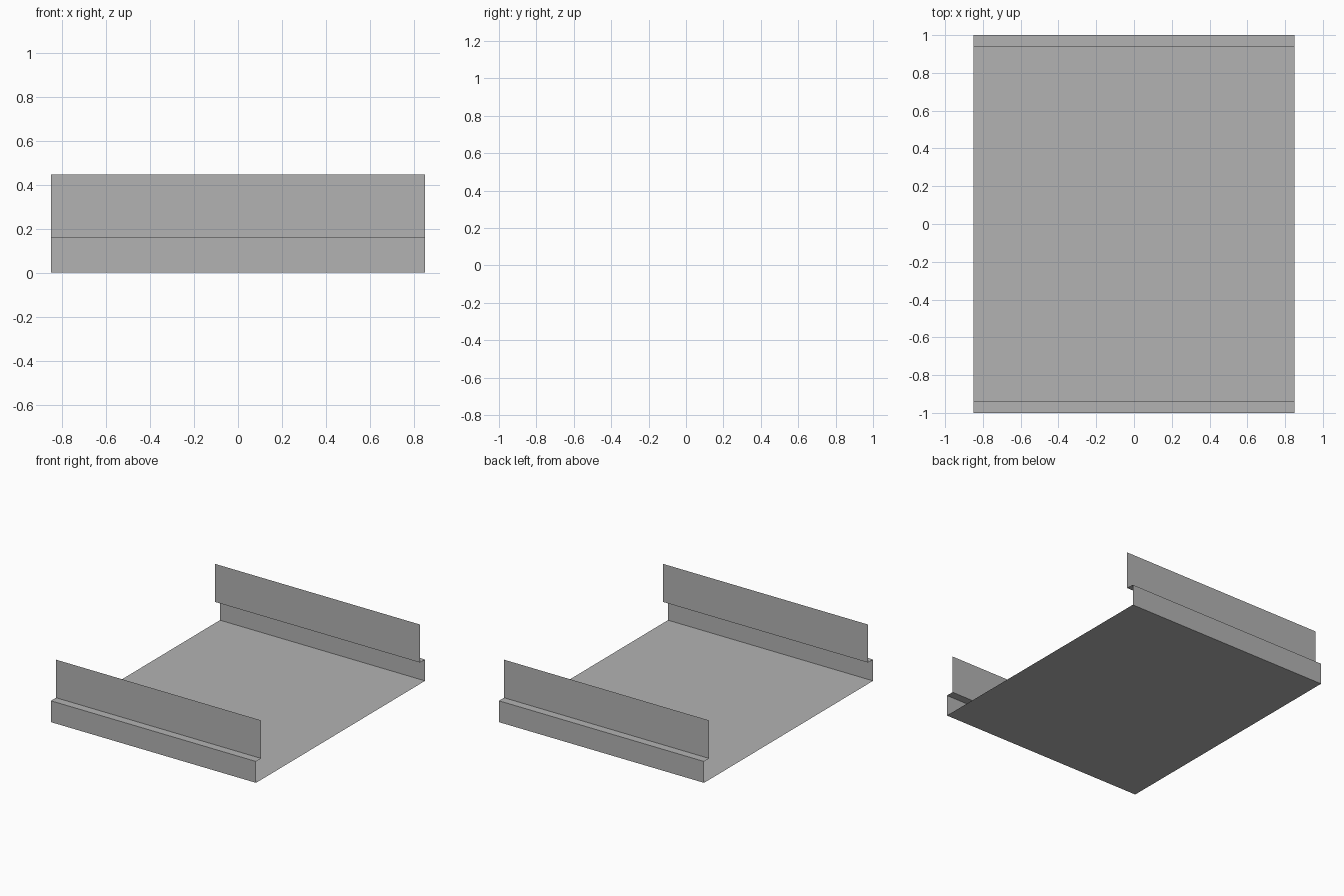
import bpy

cube = bpy.data.objects.get("Cube")
if cube:
    bpy.data.objects.remove(cube, do_unlink=True)

HALF_WIDTH = 0.85

# One plain grey for the whole folded sheet
grey = bpy.data.materials.new("plain_grey")
grey.use_nodes = True
colour = (0.45, 0.45, 0.45, 1)
grey.diffuse_color = colour
grey.node_tree.nodes["Principled BSDF"].inputs["Base Color"].default_value = colour


def folded_sheet(name, profile):
    """Sweep an open (y, z) profile across the width as a thin sheet."""
    verts = [(x, y, z) for y, z in profile for x in (-HALF_WIDTH, HALF_WIDTH)]
    faces = [(2 * i, 2 * i + 1, 2 * i + 3, 2 * i + 2)
             for i in range(len(profile) - 1)]
    mesh = bpy.data.meshes.new(name)
    mesh.from_pydata(verts, [], faces)
    mesh.materials.append(grey)
    obj = bpy.data.objects.new(name, mesh)
    bpy.context.collection.objects.link(obj)
    return obj


# Floor panel
folded_sheet("floor_panel", [(-1, 0), (1, 0)])

# Stepped walls: lower wall, narrow ledge, upper wall
step = [(1, 0), (1, 0.16), (0.94, 0.16), (0.94, 0.445)]
folded_sheet("back_stepped_wall", step)
folded_sheet("front_stepped_wall", [(-y, z) for y, z in reversed(step)])
